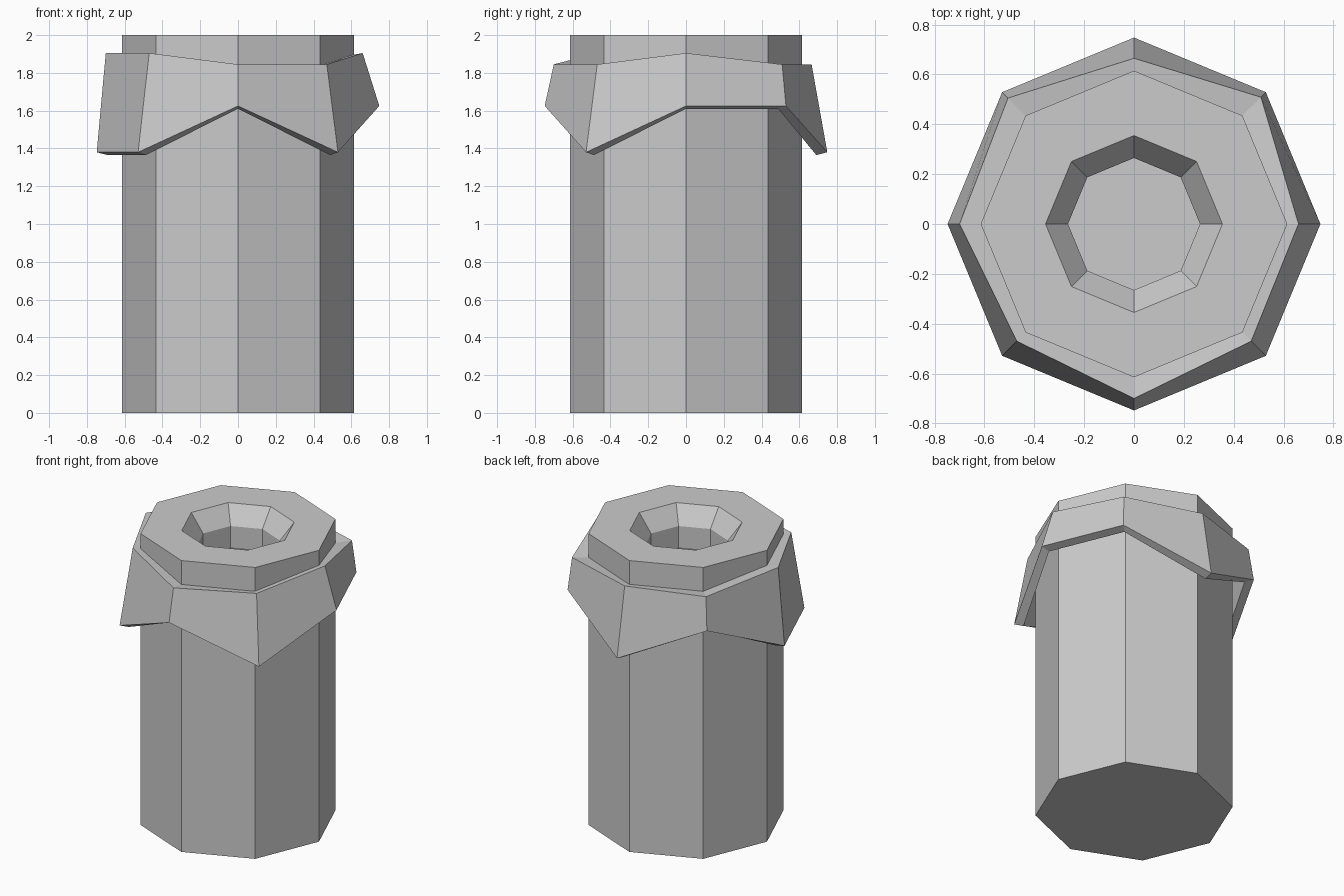
import bpy
from math import sin, cos, radians

if "Cube" in bpy.data.objects:
    bpy.data.objects.remove(bpy.data.objects["Cube"])

SIDES = 8


def ring(radii, heights):
    """One octagonal loop, a radius and a height per corner (corner 0 on +x)."""
    return [(r * cos(radians(45 * i)), r * sin(radians(45 * i)), z)
            for i, (r, z) in enumerate(zip(radii, heights))]


def even(r, z):
    return ring([r] * SIDES, [z] * SIDES)


def loft(name, rings, closed=False):
    """Bridge successive loops; cap both ends, or join last loop to first."""
    n = len(rings)
    verts = [v for loop in rings for v in loop]
    faces = []
    for k in range(n if closed else n - 1):
        a, b = k * SIDES, (k + 1) % n * SIDES
        for i in range(SIDES):
            j = (i + 1) % SIDES
            faces.append((a + i, a + j, b + j, b + i))
    if not closed:
        faces.append(tuple(reversed(range(SIDES))))
        faces.append(tuple(range((n - 1) * SIDES, n * SIDES)))
    mesh = bpy.data.meshes.new(name)
    mesh.from_pydata(verts, [], faces)
    mesh.update()
    obj = bpy.data.objects.new(name, mesh)
    bpy.context.collection.objects.link(obj)
    return obj


# Octagonal post with a bevelled recess in its top
loft("post", [even(0.615, 0), even(0.615, 2), even(0.355, 2),
              even(0.265, 1.88), even(0.265, 1.73)])

# Uneven flared collar: high and low corners, hollow underneath
top_r = [0.66, 0.72, 0.665, 0.715, 0.70, 0.665, 0.70, 0.665]
top_z = [1.905 if i in (0, 4, 5) else 1.845 for i in range(SIDES)]
low_z = [1.38 if i in (2, 4, 5, 7) else 1.625 for i in range(SIDES)]
loft("collar", [
    ring([0.748] * SIDES, low_z),
    ring(top_r, top_z),
    ring([0.605] * SIDES, [z - 0.01 for z in top_z]),
    ring([0.69] * SIDES, [z - 0.015 for z in low_z]),
], closed=True)
